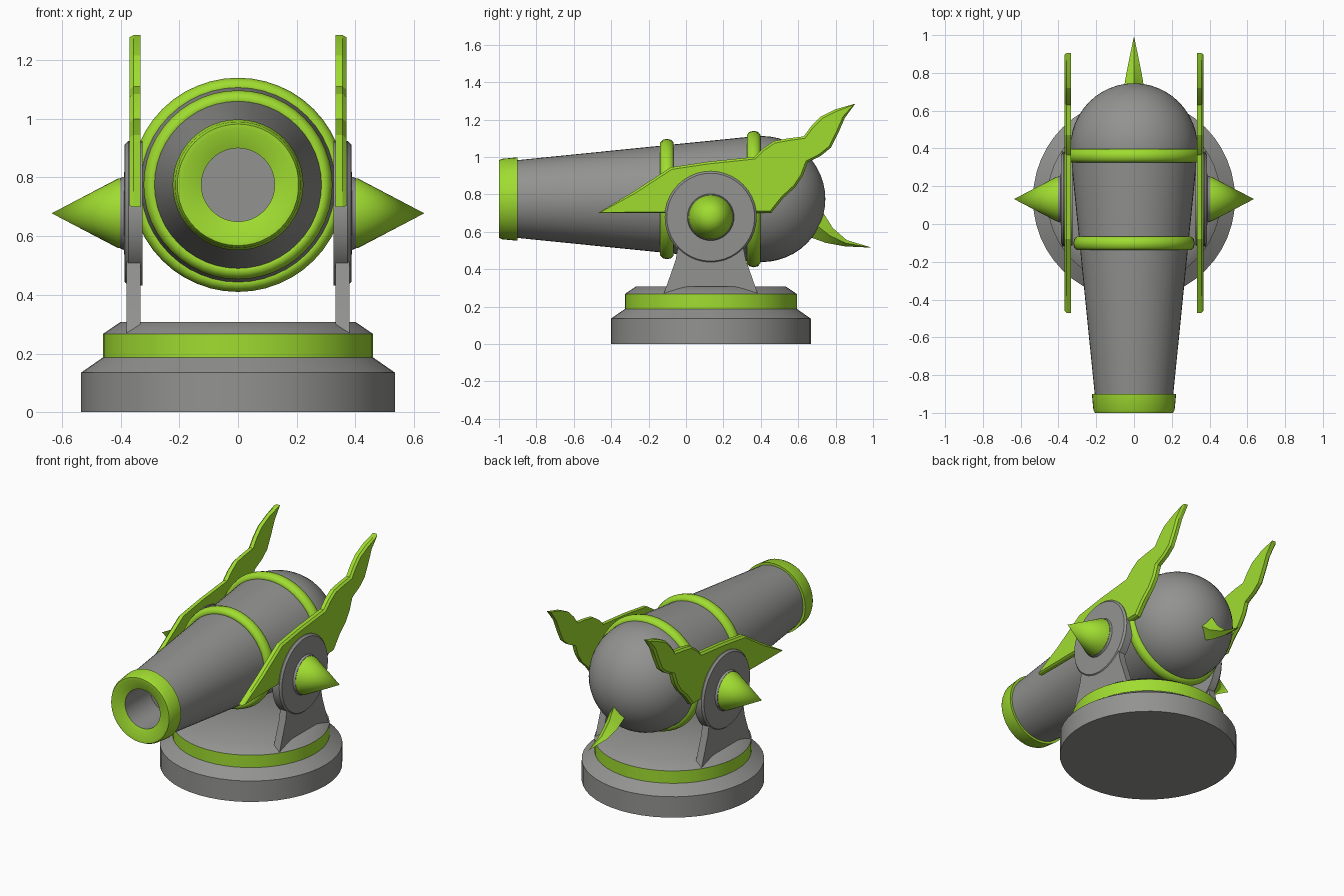
import bpy, bmesh, math
from mathutils import Vector

if "Cube" in bpy.data.objects:
    bpy.data.objects.remove(bpy.data.objects["Cube"])


def material(name, rgb):
    m = bpy.data.materials.new(name)
    m.diffuse_color = (*rgb, 1)
    m.use_nodes = True
    m.node_tree.nodes["Principled BSDF"].inputs["Base Color"].default_value = m.diffuse_color
    return m


GREY = material("metal grey", (0.29, 0.29, 0.28))
GREEN = material("lime green", (0.35, 0.72, 0.03))


def finish(bm, name, angle=35):
    bmesh.ops.remove_doubles(bm, verts=bm.verts, dist=1e-5)
    bmesh.ops.recalc_face_normals(bm, faces=bm.faces)
    me = bpy.data.meshes.new(name)
    bm.to_mesh(me)
    bm.free()
    me.materials.append(GREY)
    me.materials.append(GREEN)
    ob = bpy.data.objects.new(name, me)
    bpy.context.collection.objects.link(ob)
    bpy.ops.object.select_all(action='DESELECT')
    ob.select_set(True)
    bpy.context.view_layer.objects.active = ob
    bpy.ops.object.shade_smooth_by_angle(angle=math.radians(angle))
    return ob


def revolve(name, profile, axis, centre, colours, n=48, closed=False, angle=35):
    """Spin (radius, position) points; colours gives one material index per segment."""
    bm = bmesh.new()
    c = Vector(centre)
    rings = []
    for r, t in profile:
        ring = []
        for i in range(n):
            a = 2 * math.pi * i / n
            u, v = r * math.cos(a), r * math.sin(a)
            p = {'x': (t, u, v), 'y': (u, t, v), 'z': (u, v, t)}[axis]
            ring.append(bm.verts.new(c + Vector(p)))
        rings.append(ring)
    count = len(rings) if closed else len(rings) - 1
    for k in range(count):
        a, b = rings[k], rings[(k + 1) % len(rings)]
        for i in range(n):
            j = (i + 1) % n
            f = bm.faces.new((a[i], a[j], b[j], b[i]))
            f.material_index = colours[k] if isinstance(colours, list) else colours
    bmesh.ops.dissolve_degenerate(bm, dist=1e-6, edges=bm.edges)
    return finish(bm, name, angle)


def plate(name, outline, x0, x1, colour, bevel=0.0):
    """Flat plate in the yz plane, from x0 to x1, optionally bevelled on its x1 side."""
    bm = bmesh.new()
    rim = x1 - math.copysign(bevel, x1 - x0)
    inner = [bm.verts.new((x0, y, z)) for y, z in outline]
    outer = [bm.verts.new((rim, y, z)) for y, z in outline]
    n = len(outline)
    bm.faces.new(inner)
    face = bm.faces.new(outer)
    for i in range(n):
        j = (i + 1) % n
        bm.faces.new((inner[i], inner[j], outer[j], outer[i]))
    if bevel:
        bmesh.ops.recalc_face_normals(bm, faces=bm.faces)
        bmesh.ops.inset_region(bm, faces=[face], thickness=0.012, depth=bevel,
                               use_even_offset=False)
    for f in bm.faces:
        f.material_index = colour
    return finish(bm, name, 15)


# Round stepped base with green band
revolve("base", [(0, 0), (0.535, 0), (0.535, 0.135), (0.46, 0.187), (0.46, 0.267),
                 (0.4, 0.308), (0, 0.308)], 'z', (0, 0.133, 0), [0, 0, 0, 1, 0, 0])

# Barrel: bore, green muzzle, tapered body and domed rear
barrel = [(0, -0.72), (0.125, -0.72), (0.125, -0.975), (0.19, -1.0), (0.207, -1.0),
          (0.215, -0.985), (0.223, -0.9), (0.208, -0.9), (0.335, 0.36)]
dome = [(0.337 * math.cos(a), 0.405 + 0.34 * math.sin(a))
        for a in [math.pi / 2 * i / 12 for i in range(13)]]
dome[-1] = (0, dome[-1][1])
revolve("barrel", barrel + dome, 'y', (0, 0, 0.775),
        [0, 0, 1, 1, 1, 1, 1] + [0] * 14)

# Rounded green bands around the barrel
for name, y, r in (("front_band", -0.102, 0.292), ("rear_band", 0.362, 0.335)):
    pts = [(r + 0.03 * math.cos(a), y + 0.038 * math.sin(a))
           for a in [2 * math.pi * i / 10 for i in range(10)]]
    revolve(name, pts, 'y', (0, 0, 0.775), 1, closed=True, angle=50)

wing = [(-0.47, 0.70), (-0.28, 0.815), (-0.08, 0.945), (0.12, 0.975), (0.365, 1.0),
        (0.41, 1.045), (0.47, 1.085), (0.55, 1.1), (0.63, 1.11), (0.67, 1.165),
        (0.72, 1.215), (0.8, 1.255), (0.905, 1.285), (0.85, 1.21), (0.815, 1.13),
        (0.775, 1.05), (0.72, 1.005), (0.65, 0.97), (0.625, 0.9), (0.585, 0.84),
        (0.52, 0.78), (0.455, 0.70)]
leg = [(-0.12, 0.265), (0.385, 0.265), (0.32, 0.45), (0.29, 0.6), (-0.03, 0.6), (-0.055, 0.45)]

for side, s in (("right", 1), ("left", -1)):
    # Support leg, pivot disc with hub, and spike
    plate(side + "_leg", leg, s * 0.333, s * 0.38, 0)
    revolve(side + "_pivot", [(0, s * 0.325), (0.246, s * 0.325), (0.246, s * 0.374),
                              (0.235, s * 0.386), (0.125, s * 0.388), (0.12, s * 0.402),
                              (0, s * 0.402)], 'x', (0, 0.132, 0.678), 0, n=40)
    revolve(side + "_spike", [(0, s * 0.39), (0.118, s * 0.395), (0.118, s * 0.41),
                              (0, s * 0.635)], 'x', (0, 0.132, 0.678), 1, n=32)
    # Swept wing plate
    plate(side + "_wing", wing, s * 0.333, s * 0.369, 1, bevel=0.012)

# Curved tail spike: diamond sections (top y, z, bottom y, z, half width)
bm = bmesh.new()
sections = [(0.66, 0.76, 0.58, 0.60, 0.07), (0.735, 0.70, 0.66, 0.572, 0.056),
            (0.785, 0.62, 0.75, 0.54, 0.046), (0.86, 0.555, 0.85, 0.522, 0.029)]
rings = []
for ty, tz, by, bz, w in sections:
    my, mz = (ty + by) / 2, (tz + bz) / 2
    rings.append([bm.verts.new(p) for p in
                  ((0, ty, tz), (w, my, mz), (0, by, bz), (-w, my, mz))])
tip = bm.verts.new((0, 0.995, 0.515))
bm.faces.new(rings[0])
for a, b in zip(rings, rings[1:]):
    for i in range(4):
        bm.faces.new((a[i], a[(i + 1) % 4], b[(i + 1) % 4], b[i]))
for i in range(4):
    bm.faces.new((rings[-1][i], rings[-1][(i + 1) % 4], tip))
for f in bm.faces:
    f.material_index = 1
finish(bm, "tail_spike", 30)
